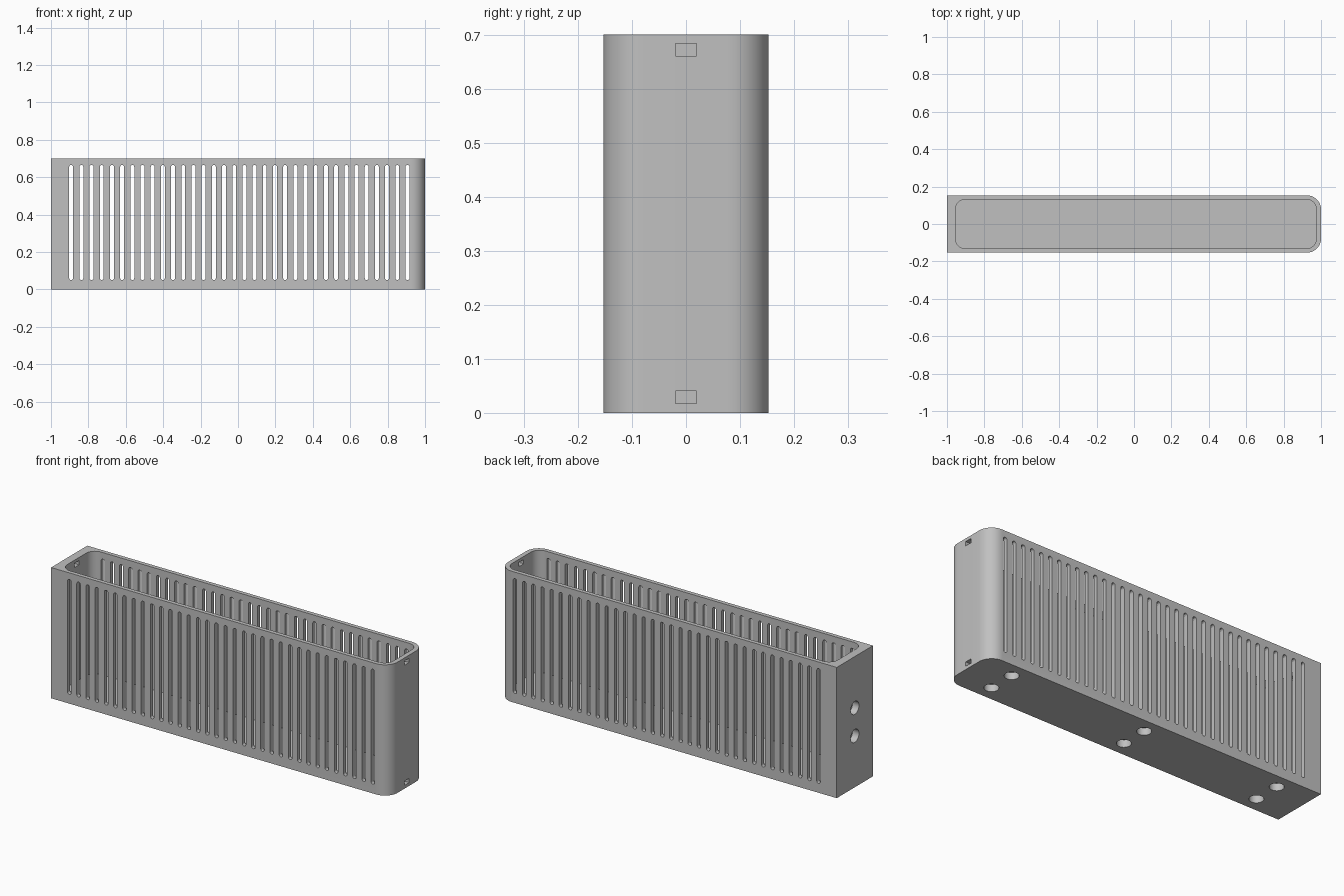
import bpy, bmesh
from math import sin, cos, pi, radians

if "Cube" in bpy.data.objects:
    bpy.data.objects.remove(bpy.data.objects["Cube"], do_unlink=True)

grey = bpy.data.materials.new("mid grey")
grey.use_nodes = True
COLOUR = (0.53, 0.53, 0.53, 1)
grey.diffuse_color = COLOUR
grey.node_tree.nodes["Principled BSDF"].inputs["Base Color"].default_value = COLOUR


def rounded(x0, x1, y0, y1, r_left, r_right, steps=10):
    """Outline of a rectangle whose left and right corners have their own radii."""
    pts = []
    corners = ((x1, y1, r_right, 0), (x0, y1, r_left, 1),
               (x0, y0, r_left, 2), (x1, y0, r_right, 3))
    for x, y, r, quarter in corners:
        if r == 0:
            pts.append((x, y))
            continue
        cx = x - r if x == x1 else x + r
        cy = y - r if y == y1 else y + r
        for i in range(steps + 1):
            a = (quarter + i / steps) * pi / 2
            pts.append((cx + r * cos(a), cy + r * sin(a)))
    return pts


def circle(cx, cy, r, n=32):
    return [(cx + r * cos(2 * pi * i / n), cy + r * sin(2 * pi * i / n)) for i in range(n)]


def prism(bm, outline, axis, start, end):
    """Extrude an outline along an axis from start to end."""
    place = {"x": lambda u, v, w: (w, u, v),
             "y": lambda u, v, w: (u, w, v),
             "z": lambda u, v, w: (u, v, w)}[axis]
    low = [bm.verts.new(place(u, v, start)) for u, v in outline]
    high = [bm.verts.new(place(u, v, end)) for u, v in outline]
    bm.faces.new(low[::-1])
    bm.faces.new(high)
    for i in range(len(low)):
        j = (i + 1) % len(low)
        bm.faces.new((low[i], low[j], high[j], high[i]))


def make(name, bm):
    bmesh.ops.remove_doubles(bm, verts=bm.verts, dist=1e-5)
    bmesh.ops.recalc_face_normals(bm, faces=bm.faces)
    mesh = bpy.data.meshes.new(name)
    bm.to_mesh(mesh)
    bm.free()
    mesh.materials.append(grey)
    obj = bpy.data.objects.new(name, mesh)
    bpy.context.collection.objects.link(obj)
    return obj


LENGTH, HALF_DEPTH, HEIGHT, FLOOR = 1.0, 0.153, 0.70, 0.045

# Outer shell, square at one end and rounded at the other
bm = bmesh.new()
prism(bm, rounded(-LENGTH, LENGTH, -HALF_DEPTH, HALF_DEPTH, 0, 0.075), "z", 0, HEIGHT)
basket = make("slotted_basket", bm)

# Open cavity
cavity = bmesh.new()
prism(cavity, rounded(-0.955, 0.975, -0.131, 0.131, 0.052, 0.052), "z", FLOOR, HEIGHT + 0.1)

# Row of vertical slots through both long walls
slots = bmesh.new()
SLOT_COUNT, HALF_SLOT = 34, 0.0105
for i in range(SLOT_COUNT):
    x = -0.892 + i * 1.798 / (SLOT_COUNT - 1)
    prism(slots, rounded(x - HALF_SLOT, x + HALF_SLOT, 0.05, 0.665,
                         HALF_SLOT * 0.99, HALF_SLOT * 0.99, 5), "y", -0.3, 0.3)

# Round blind sockets in the floor and the thick end wall
sockets = bmesh.new()
for x in (-0.8, 0, 0.8):
    for y in (-0.073, 0.073):
        prism(sockets, circle(x, y, 0.035), "z", -0.05, 0.038)
for z in (0.275, 0.425):
    prism(sockets, circle(0, z, 0.035), "x", -1.05, -0.962)

# Small rectangular latch openings at both ends
latches = bmesh.new()
for z, x0, x1 in ((0.672, 0.94, 1.05), (0.029, 0.95, 1.05), (0.672, -0.98, -0.93)):
    prism(latches, rounded(-0.0195, 0.0195, z - 0.0115, z + 0.0115, 0, 0), "x", x0, x1)

bpy.context.view_layer.objects.active = basket
for name, cutter_bm in (("cavity_cutter", cavity), ("slot_cutter", slots),
                        ("socket_cutter", sockets), ("latch_cutter", latches)):
    cutter = make(name, cutter_bm)
    cutter.hide_render = True
    cut = basket.modifiers.new(name, "BOOLEAN")
    cut.operation = "DIFFERENCE"
    cut.solver = "EXACT"
    cut.object = cutter
    bpy.ops.object.modifier_apply(modifier=name)
    bpy.data.objects.remove(cutter, do_unlink=True)

# Smooth rounded corners, crisp edges
bpy.ops.object.select_all(action="DESELECT")
basket.select_set(True)
bpy.ops.object.shade_smooth_by_angle(angle=radians(30))
